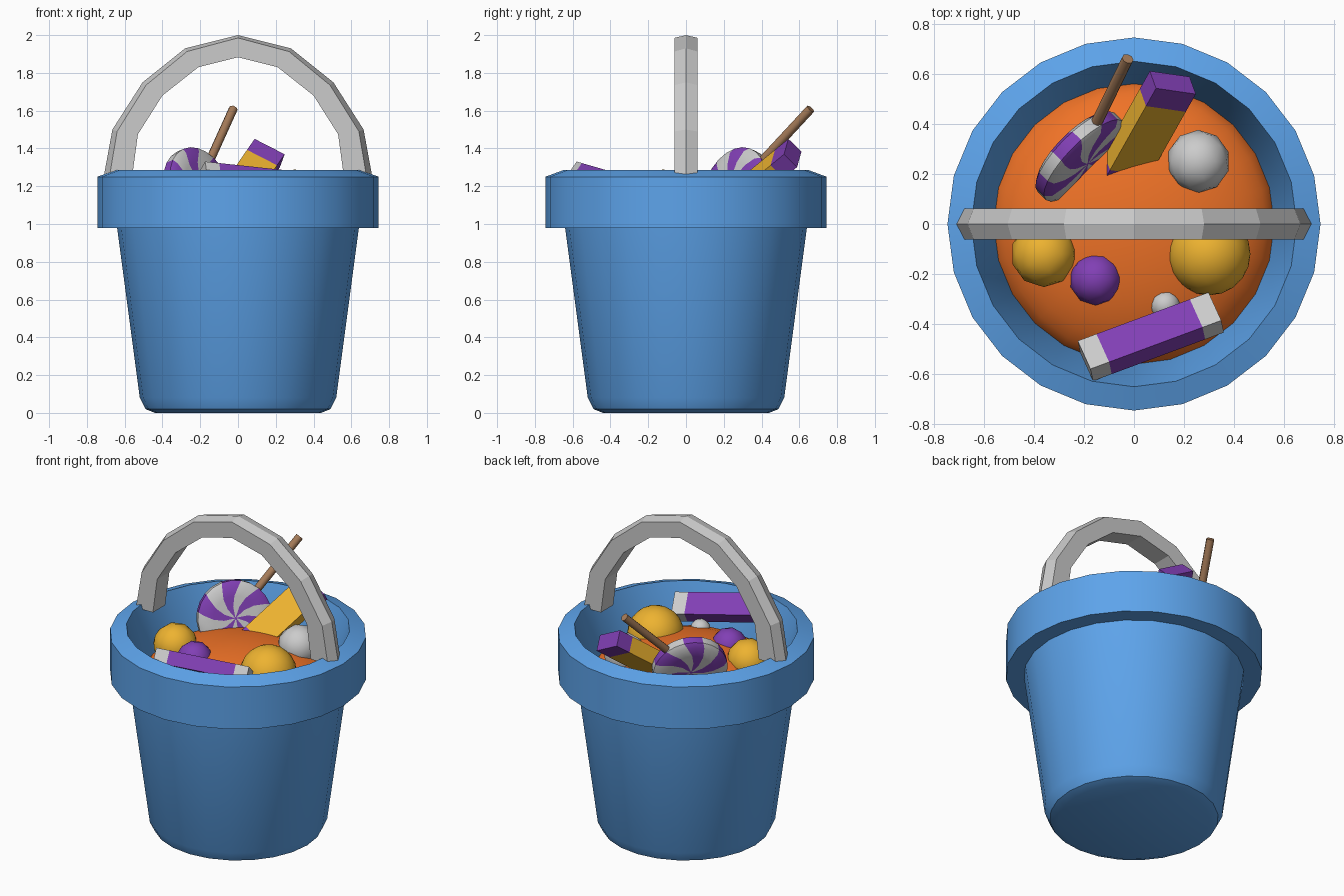
import bpy, bmesh
from math import sin, cos, pi, radians
from mathutils import Vector

if "Cube" in bpy.data.objects:
    bpy.data.objects.remove(bpy.data.objects["Cube"])


def material(name, rgb):
    m = bpy.data.materials.new(name)
    m.diffuse_color = (*rgb, 1)
    m.use_nodes = True
    m.node_tree.nodes["Principled BSDF"].inputs["Base Color"].default_value = m.diffuse_color
    return m


BLUE = material("blue", (0.11, 0.37, 0.83))
ORANGE = material("orange", (0.87, 0.17, 0.02))
YELLOW = material("yellow", (0.85, 0.45, 0.03))
PURPLE = material("purple", (0.22, 0.05, 0.46))
GREY = material("grey", (0.55, 0.55, 0.55))
WOOD = material("wood", (0.38, 0.2, 0.1))


def smooth(ob, angle):
    bpy.ops.object.select_all(action='DESELECT')
    ob.select_set(True)
    bpy.context.view_layer.objects.active = ob
    bpy.ops.object.shade_smooth_by_angle(angle=radians(angle))


def loft(name, rings, mats=(), pick=None, angle=None):
    """Skin a list of closed rings and cap both ends; pick(i, j) gives the material slot."""
    bm = bmesh.new()
    vs = [[bm.verts.new(p) for p in ring] for ring in rings]
    n = len(rings[0])
    for i in range(len(rings) - 1):
        for j in range(n):
            k = (j + 1) % n
            f = bm.faces.new((vs[i][j], vs[i][k], vs[i + 1][k], vs[i + 1][j]))
            f.material_index = pick(i, j) if pick else 0
    for ring, i in ((vs[0], 0), (vs[-1], len(rings) - 2)):
        f = bm.faces.new(ring)
        f.material_index = pick(i, 0) if pick else 0
    bmesh.ops.recalc_face_normals(bm, faces=bm.faces)
    me = bpy.data.meshes.new(name)
    bm.to_mesh(me)
    bm.free()
    for m in mats:
        me.materials.append(m)
    ob = bpy.data.objects.new(name, me)
    bpy.context.collection.objects.link(ob)
    if angle:
        smooth(ob, angle)
    return ob


def circle(r, z, n, off=0.0):
    return [Vector((r * cos(2 * pi * j / n + off), r * sin(2 * pi * j / n + off), z)) for j in range(n)]


# bucket: one turned profile from base, over the rim, down to the inner floor
profile = [(0.44, 0), (0.49, 0.02), (0.52, 0.08), (0.64, 0.98), (0.745, 0.98),
           (0.745, 1.25), (0.65, 1.285), (0.56, 0.98), (0.55, 0.9)]
loft("bucket", [circle(r, z, 24) for r, z in profile], [BLUE], angle=35)

# handle: ridged outside, flat inside; half the arch is given and mirrored
# columns: ridge x, z, outer edge x, z, inner x, z
half = [(0.71, 1.255, 0.68, 1.255, 0.56, 1.255), (0.665, 1.50, 0.64, 1.49, 0.53, 1.475),
        (0.505, 1.75, 0.487, 1.735, 0.40, 1.68), (0.28, 1.93, 0.27, 1.913, 0.21, 1.83)]
mirrored = [(-a, b, -c, d, -e, f) for a, b, c, d, e, f in reversed(half)]
arch = half + [(0, 2.0, 0, 1.985, 0, 1.883)] + mirrored
W = 0.062
loft("handle", [[(a, 0, b), (c, W, d), (e, W, f), (e, -W, f), (c, -W, d)]
                for a, b, c, d, e, f in arch])


# candy heap: flattened dome
bpy.ops.mesh.primitive_uv_sphere_add(segments=24, ring_count=16, location=(0, 0, 0.936))
heap = bpy.context.object
heap.name = "candy_heap"
heap.scale = (0.57, 0.57, 0.25)
heap.data.materials.append(ORANGE)
smooth(heap, 60)

# round candies
for name, x, y, z, r, mat in [("large_gumball", 0.30, -0.12, 1.123, 0.165, YELLOW),
                              ("left_gumball", -0.36, -0.12, 1.125, 0.132, YELLOW),
                              ("purple_gumball", -0.153, -0.22, 1.13, 0.105, PURPLE),
                              ("grey_gumball", 0.257, 0.25, 1.143, 0.126, GREY),
                              ("small_gumball", 0.125, -0.325, 1.12, 0.06, GREY)]:
    bpy.ops.mesh.primitive_ico_sphere_add(subdivisions=3 if r > 0.15 else 2, radius=r, location=(x, y, z))
    ball = bpy.context.object
    ball.name = name
    ball.data.materials.append(mat)
    smooth(ball, 60)


# wrapped bars: a box with a coloured band at each end
def bar(name, centre, axis, face, size, band, mats):
    c, a, t = Vector(centre), Vector(axis).normalized(), Vector(face)
    t = (t - a * t.dot(a)).normalized()
    w = t.cross(a)
    L, wd, th = (s / 2 for s in size)
    rings = [[c + a * s + w * wd * u + t * th * v for u, v in ((1, 1), (-1, 1), (-1, -1), (1, -1))]
             for s in (-L, -L + band, L - band, L)]
    loft(name, rings, mats, lambda i, j: 1 if i == 1 else 0)


axis = Vector((0.4, 0.71, 0.58)).normalized()
bar("yellow_bar", Vector((0.155, 0.565, 1.376)) - axis * 0.28, axis, (0.25, -0.69, 0.68),
    (0.56, 0.18, 0.1), 0.1, [PURPLE, YELLOW])
lean = radians(35)
bar("purple_bar", (0.067, -0.45, 1.225), (0.93, 0.345, -0.1),
    (-0.34 * sin(lean), 0.94 * sin(lean), cos(lean)), (0.56, 0.15, 0.085), 0.08, [GREY, PURPLE])

# lollipop: swirled disc and stick, local y runs along the stick
centre = Vector((-0.215, 0.27, 1.19))
tip = Vector((-0.025, 0.66, 1.61))
up = (tip - centre).normalized()
nrm = Vector((0.7, -0.7, 0.32))
nrm = (nrm - up * nrm.dot(up)).normalized()
side = up.cross(nrm)


def place(ring):
    return [centre + side * p.x + up * p.y + nrm * p.z for p in ring]


disc = [(0.008, 0.045), (0.07, 0.045), (0.13, 0.045), (0.195, 0.043), (0.22, 0.025)]
disc += [(r, -z) for r, z in reversed(disc)]
loft("lollipop", [place(circle(r, z, 24, 2.5 * (0.22 - r))) for r, z in disc],
     [PURPLE, GREY], lambda i, j: (j // 2) % 2, angle=35)
rod = [Vector((p.x, 0, p.y)) for p in circle(0.024, 0, 8)]
length = (tip - centre).length
loft("lollipop_stick", [place([p + Vector((0, s, 0)) for p in rod]) for s in (0.1, length)],
     [WOOD], angle=50)
